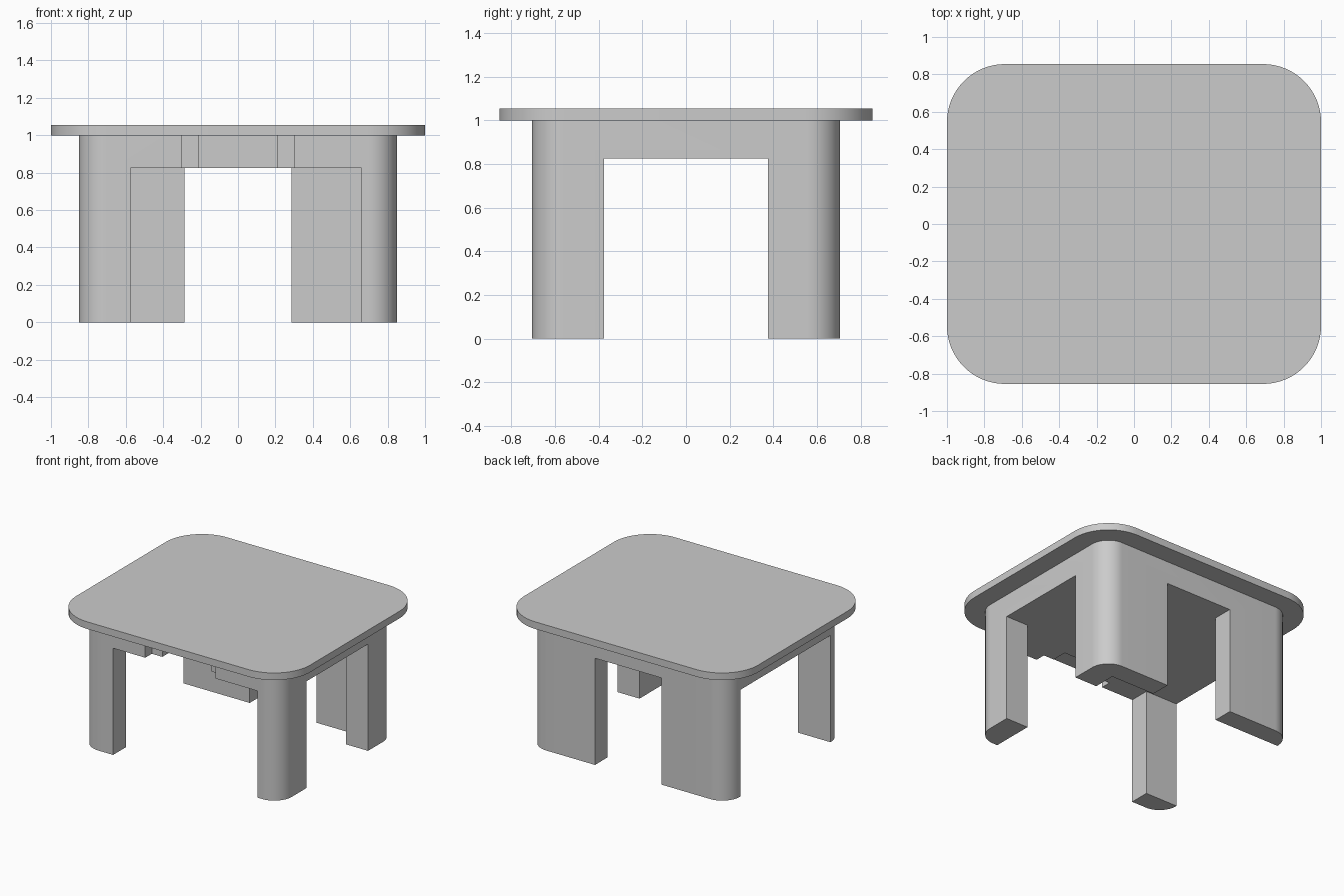
import bpy
import bmesh
import math
from mathutils import Vector

cube = bpy.data.objects.get("Cube")
if cube:
    bpy.data.objects.remove(cube, do_unlink=True)

grey = bpy.data.materials.new("plain_grey")
grey.use_nodes = True
GREY = (0.6, 0.6, 0.6, 1)
grey.diffuse_color = GREY
grey.node_tree.nodes["Principled BSDF"].inputs["Base Color"].default_value = GREY


def prism(name, outline, low, high):
    """Extrude a counter-clockwise outline from low to high."""
    bm = bmesh.new()
    face = bm.faces.new([bm.verts.new((x, y, low)) for x, y in outline])
    grown = bmesh.ops.extrude_face_region(bm, geom=[face])
    moved = [v for v in grown["geom"] if isinstance(v, bmesh.types.BMVert)]
    bmesh.ops.translate(bm, verts=moved, vec=Vector((0, 0, high - low)))
    bmesh.ops.recalc_face_normals(bm, faces=bm.faces)
    mesh = bpy.data.meshes.new(name)
    bm.to_mesh(mesh)
    bm.free()
    mesh.materials.append(grey)
    obj = bpy.data.objects.new(name, mesh)
    bpy.context.collection.objects.link(obj)
    return obj


def rounded_rectangle(half_x, half_y, radius, steps=16):
    points = []
    for corner, (sx, sy) in enumerate([(1, 1), (-1, 1), (-1, -1), (1, -1)]):
        for i in range(steps + 1):
            a = (corner + i / steps) * math.pi / 2
            points.append((sx * (half_x - radius) + radius * math.cos(a),
                           sy * (half_y - radius) + radius * math.sin(a)))
    return points


def carve(obj, cutter):
    """Subtract the cutter, bake the result and drop the cutter."""
    cutter.hide_render = True
    mod = obj.modifiers.new("carve", 'BOOLEAN')
    mod.operation = 'DIFFERENCE'
    mod.solver = 'EXACT'
    mod.object = cutter
    graph = bpy.context.evaluated_depsgraph_get()
    obj.data = bpy.data.meshes.new_from_object(obj.evaluated_get(graph))
    obj.modifiers.remove(mod)
    bpy.data.objects.remove(cutter, do_unlink=True)


def smooth(obj):
    bpy.ops.object.select_all(action='DESELECT')
    obj.select_set(True)
    bpy.context.view_layer.objects.active = obj
    bpy.ops.object.shade_smooth_by_angle(angle=math.radians(30))


# Table top
top = prism("table_top", rounded_rectangle(1, 0.855, 0.31), 1, 1.055)

# Legs and apron, carved from one rounded block
frame = prism("leg_frame", rounded_rectangle(0.85, 0.705, 0.15), 0, 1)
leg_room = [(-0.575, -1), (0.66, -1), (0.66, -0.375), (1, -0.375),
            (1, 0.375), (0.66, 0.375), (0.66, 0.55), (0.285, 0.55),
            (0.285, 1), (-0.285, 1), (-0.285, 0.55), (-1, 0.55),
            (-1, -0.55), (-0.575, -0.55)]
carve(frame, prism("leg_room_cutter", leg_room, -0.1, 0.825))

# Stepped recess in the front apron
half = [(0.3, -1), (0.3, -0.625), (0.21, -0.625), (0.21, -0.505)]
recess = half + [(-x, y) for x, y in reversed(half)]
carve(frame, prism("recess_cutter", recess, 0.5, 1.1))

for part in (top, frame):
    smooth(part)
